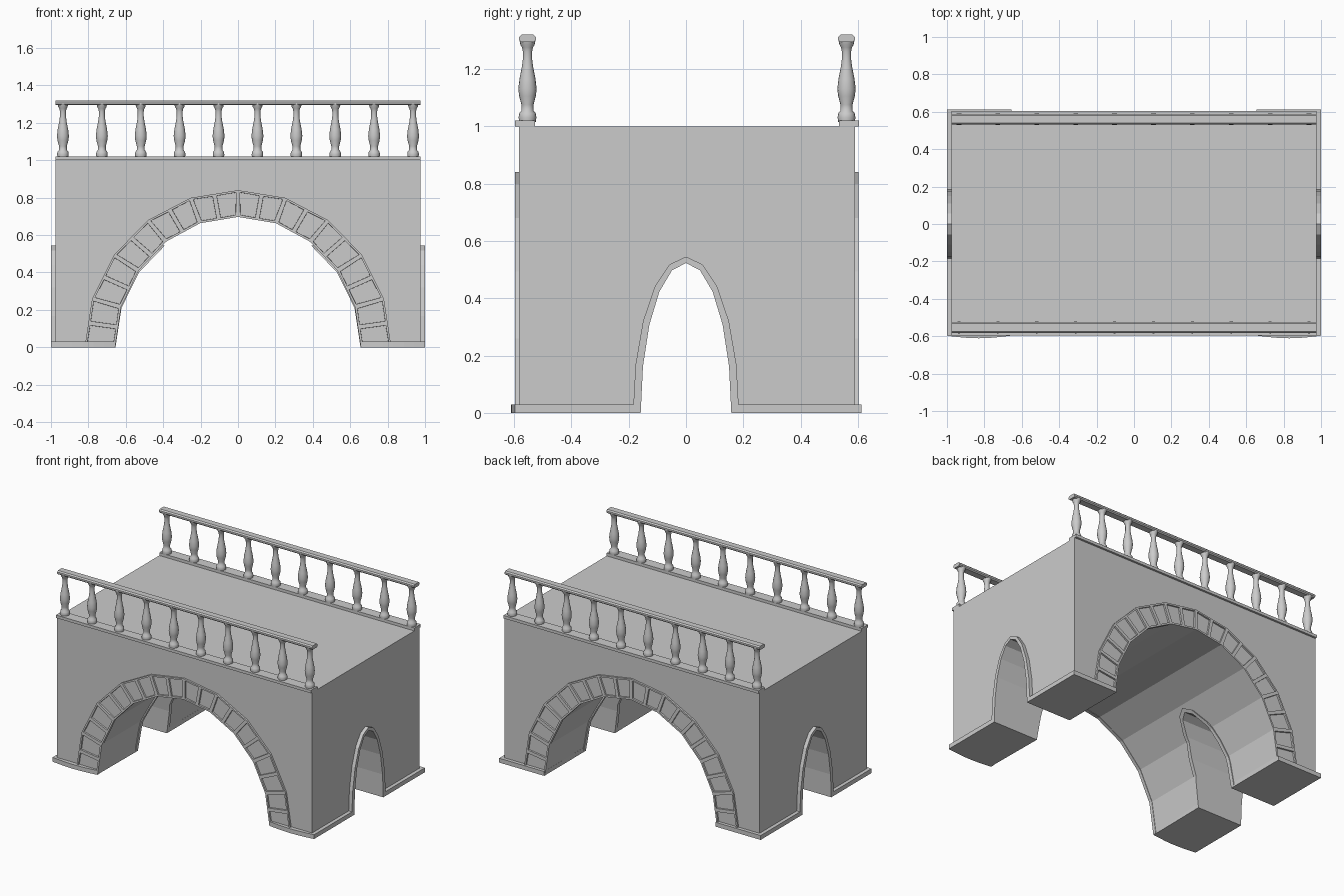
import bpy, bmesh
from math import sin, cos, pi
from mathutils import Vector

if "Cube" in bpy.data.objects:
    bpy.data.objects.remove(bpy.data.objects["Cube"])

Y0, Y1 = -0.583, 0.589      # front and back wall planes
XW = 0.975                  # side wall plane


def finish(bm, name):
    bmesh.ops.recalc_face_normals(bm, faces=bm.faces)
    me = bpy.data.meshes.new(name)
    bm.to_mesh(me)
    bm.free()
    ob = bpy.data.objects.new(name, me)
    bpy.context.collection.objects.link(ob)
    return ob


def prism(name, pts, axis, lo, hi):
    """Extrude a 2D outline along one axis."""
    place = {'x': lambda p, t: (t, p[0], p[1]),
             'y': lambda p, t: (p[0], t, p[1]),
             'z': lambda p, t: (p[0], p[1], t)}[axis]
    bm = bmesh.new()
    face = bm.faces.new([bm.verts.new(place(p, lo)) for p in pts])
    geo = bmesh.ops.extrude_face_region(bm, geom=[face])['geom']
    shift = Vector(place((0, 0), hi - lo))
    bmesh.ops.translate(bm, vec=shift, verts=[g for g in geo if isinstance(g, bmesh.types.BMVert)])
    return finish(bm, name)


def arch(a, b, n=10):
    return [(a * cos(pi * i / n), b * sin(pi * i / n) if 0 < i < n else 0) for i in range(n + 1)]


def opening(a, b):
    return [(a, -0.1)] + arch(a, b) + [(-a, -0.1)]


def cut(ob, cutter):
    cutter.hide_render = True
    mod = ob.modifiers.new("cut", 'BOOLEAN')
    mod.operation = 'DIFFERENCE'
    mod.solver = 'EXACT'
    mod.object = cutter
    bpy.context.view_layer.objects.active = ob
    bpy.ops.object.modifier_apply(modifier=mod.name)
    bpy.data.objects.remove(cutter)


# Bridge body with the wide vault and the narrow cross passage
outline = [(XW, 0), (XW, 1), (-XW, 1), (-XW, 0)] + arch(0.66, 0.70)[::-1]
body = prism("bridge_body", outline, 'y', Y0, Y1)
cut(body, prism("passage_cutter", opening(0.172, 0.535), 'x', -1.2, 1.2))

# Lining of the cross passage, trimmed just proud of the vault
for s, side in ((1, "right"), (-1, "left")):
    ring = arch(0.185, 0.545) + arch(0.158, 0.523)[::-1]
    lo, hi = sorted((s * 0.3, s * 1.0))
    lining = prism("passage_lining_" + side, ring, 'x', lo, hi)
    cut(lining, prism("vault_cutter", opening(0.655, 0.68), 'y', -0.5, 0.5))


# Arch trim with two recessed stone panels per segment
def arch_trim(name, y_in, y_out):
    def halves(pts):
        out = [pts[0]]
        for p, q in zip(pts, pts[1:]):
            out += [((p[0] + q[0]) / 2, (p[1] + q[1]) / 2), q]
        return out
    bm = bmesh.new()
    rows = [[bm.verts.new((x, y_in, z)) for x, z in halves(arch(a, b))]
            for a, b in ((0.657, 0.697), (0.82, 0.84))]
    faces = [bm.faces.new((rows[0][i], rows[0][i + 1], rows[1][i + 1], rows[1][i]))
             for i in range(20)]
    geo = bmesh.ops.extrude_face_region(bm, geom=faces, use_keep_orig=True)['geom']
    bmesh.ops.translate(bm, vec=(0, y_out - y_in, 0),
                        verts=[g for g in geo if isinstance(g, bmesh.types.BMVert)])
    bmesh.ops.recalc_face_normals(bm, faces=bm.faces)
    front = [f for f in bm.faces if all(abs(v.co.y - y_out) < 1e-5 for v in f.verts)]
    bmesh.ops.inset_individual(bm, faces=front, thickness=0.016)
    bmesh.ops.inset_individual(bm, faces=front, thickness=0.001, depth=-0.011)
    finish(bm, name)


arch_trim("arch_trim_front", Y0 + 0.01, Y0 - 0.013)
arch_trim("arch_trim_back", Y1 - 0.01, Y1 + 0.013)

# Pier footings, the front ones with a slightly bowed edge
for s, side in ((1, "right"), (-1, "left")):
    bow = [(s * (0.66 + 0.34 * i / 6), -0.597 - 0.014 * sin(pi * i / 6)) for i in range(7)]
    prism("footing_front_" + side, bow + [(s, -0.16), (s * 0.655, -0.16)], 'z', 0, 0.03)
    prism("footing_back_" + side, [(s * 0.655, 0.16), (s, 0.16), (s, 0.613), (s * 0.655, 0.613)],
          'z', 0, 0.03)


# Turned baluster
PROFILE = [(0.029, 1.015), (0.031, 1.03), (0.029, 1.045), (0.021, 1.055), (0.021, 1.075),
           (0.029, 1.105), (0.032, 1.13), (0.028, 1.165), (0.020, 1.205), (0.016, 1.235),
           (0.016, 1.26), (0.019, 1.275), (0.025, 1.285), (0.028, 1.30)]


def baluster_mesh(n=16):
    bm = bmesh.new()
    rings = [[bm.verts.new((r * cos(2 * pi * i / n), r * sin(2 * pi * i / n), z))
              for i in range(n)] for r, z in PROFILE]
    for lower, upper in zip(rings, rings[1:]):
        for i in range(n):
            j = (i + 1) % n
            bm.faces.new((lower[i], lower[j], upper[j], upper[i]))
    bm.faces.new(rings[0][::-1])
    bm.faces.new(rings[-1])
    ob = finish(bm, "baluster")
    bpy.ops.object.select_all(action='DESELECT')
    ob.select_set(True)
    bpy.context.view_layer.objects.active = ob
    bpy.ops.object.shade_smooth_by_angle(angle=0.9)
    me = ob.data
    bpy.data.objects.remove(ob)
    return me


# Balustrades: plinth, chamfered handrail and ten balusters on each edge
mesh = baluster_mesh()
for yc, side in ((-0.553, "front"), (0.56, "back")):
    o = -0.008 if yc < 0 else 0.008
    prism("plinth_" + side, [(yc + o - 0.035, 1.0), (yc + o + 0.035, 1.0),
                             (yc + o + 0.035, 1.02), (yc + o - 0.035, 1.02)], 'x', -XW, XW)
    rail = [(-0.022, 1.294), (0.022, 1.294), (0.029, 1.301), (0.029, 1.312),
            (0.021, 1.32), (-0.021, 1.32), (-0.029, 1.312), (-0.029, 1.301)]
    prism("handrail_" + side, [(yc + y, z) for y, z in rail], 'x', -XW, XW)
    for i in range(10):
        ob = bpy.data.objects.new(f"baluster_{side}_{i + 1}", mesh)
        ob.location = (-0.936 + 0.208 * i, yc, 0)
        bpy.context.collection.objects.link(ob)
